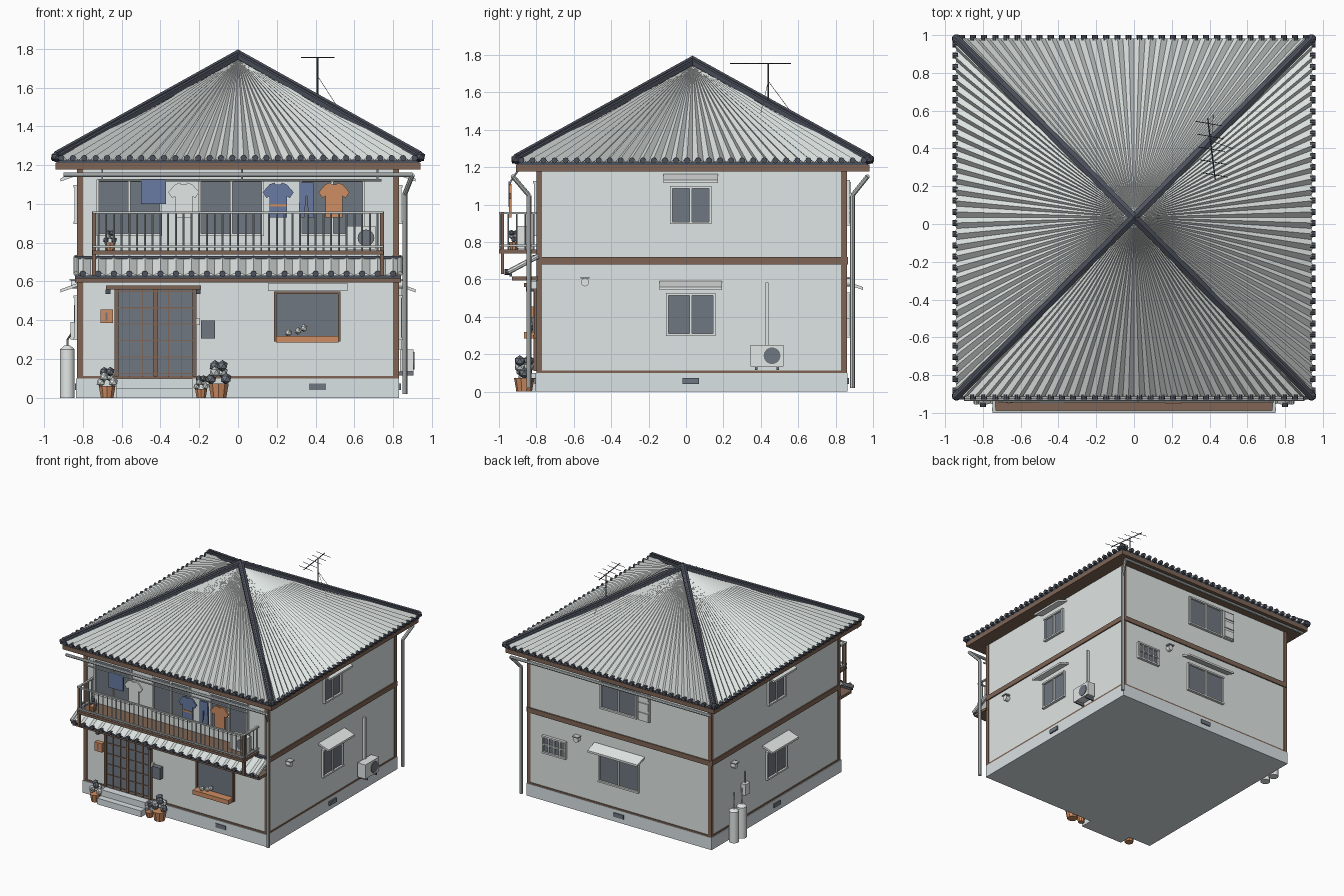
import bpy, bmesh, math
from mathutils import Vector

default_cube = bpy.data.objects.get("Cube")
if default_cube:
    bpy.data.objects.remove(default_cube)


def material(name, *color):
    mat = bpy.data.materials.new(name)
    mat.use_nodes = True
    mat.diffuse_color = (*color, 1)
    mat.node_tree.nodes["Principled BSDF"].inputs["Base Color"].default_value = (*color, 1)
    return mat


WALL = material("pale plaster", .74, .79, .78)
CONCRETE = material("concrete grey", .70, .76, .78)
TILE = material("light roof tile", .74, .79, .77)
DARK = material("dark ridge tile", .075, .085, .11)
WOOD = material("brown timber", .21, .13, .09)
GLASS = material("smoky glass", .16, .185, .22)
METAL = material("grey metal", .56, .60, .60)
ORANGE = material("terracotta orange", .62, .27, .125)
BLUE = material("washed blue", .14, .195, .36)
WHITE = material("off white", .76, .80, .79)


def finish(name, bm, mat):
    mesh = bpy.data.meshes.new(name)
    bm.to_mesh(mesh)
    bm.free()
    mesh.materials.append(mat)
    obj = bpy.data.objects.new(name, mesh)
    bpy.context.collection.objects.link(obj)
    return obj


def box(name, mat, xs, ys, zs):
    bm = bmesh.new()
    bmesh.ops.create_cube(bm, size=1)
    for v in bm.verts:
        v.co = [(a + b) / 2 + c * (b - a) for c, (a, b) in zip(v.co, (sorted(xs), sorted(ys), sorted(zs)))]
    return finish(name, bm, mat)


def tube(name, mat, start, end, radius, end_radius=None, sides=8):
    start, end = Vector(start), Vector(end)
    axis = end - start
    bm = bmesh.new()
    bmesh.ops.create_cone(bm, cap_ends=True, segments=sides, radius1=radius,
                          radius2=radius if end_radius is None else end_radius, depth=axis.length)
    obj = finish(name, bm, mat)
    obj.location = (start + end) / 2
    obj.rotation_euler = axis.to_track_quat("Z", "Y").to_euler()
    return obj


def ball(name, mat, center, radius):
    bm = bmesh.new()
    bmesh.ops.create_icosphere(bm, subdivisions=1, radius=radius)
    finish(name, bm, mat).location = center


def path(name, mat, points, radius):
    for a, b in zip(points, points[1:]):
        tube(name, mat, a, b, radius)


# Walls addressed by side: u runs along the wall, depth points outward
FRONT, BACK, LEFT, RIGHT = -.795, .855, .825, -.825


def on_wall(name, mat, side, us, zs, depths):
    out = [side + math.copysign(1, side) * d for d in depths]
    if side in (FRONT, BACK):
        return box(name, mat, us, out, zs)
    return box(name, mat, out, us, zs)


def wall_point(side, u, z, depth):
    out = side + math.copysign(depth, side)
    return (u, out, z) if side in (FRONT, BACK) else (out, u, z)


def window(name, side, u, z, width, height, frame=WHITE, panes=2):
    w, h, rim = width / 2, height / 2, .0065
    on_wall(name + "_glass", GLASS, side, (u - w, u + w), (z - h, z + h), (-.01, .006))
    for end in (-h, h):
        on_wall(name + "_rail", frame, side, (u - w - rim, u + w + rim), (z + end - rim, z + end + rim), (0, .022))
    for i in range(panes + 1):
        at = u - w + width * i / panes
        on_wall(name + "_stile", frame, side, (at - rim, at + rim), (z - h, z + h), (0, .018))


def awning(name, side, u, z, width):
    w, sign = width / 2, math.copysign(1, side)
    obj = on_wall(name, WHITE, side, (u - w, u + w), (z, z + .016), (0, .09))
    for v in obj.data.vertices:
        reach = (v.co.y if side in (FRONT, BACK) else v.co.x) * sign
        if reach > abs(side) + .05:
            v.co.z -= .032


def corrugated(name, a0, a1, t0, t1, count, low_amp, high_amp):
    a0, a1, t0, t1 = map(Vector, (a0, a1, t0, t1))
    along = (a1 - a0).normalized()
    outward = Vector((along.y, -along.x, 0))
    normal = along.cross(t0 + t1 - a0 - a1).normalized()
    bm = bmesh.new()
    rows = []
    for i in range(count * 2 + 1):
        s, lift = i / count / 2, normal * (i % 2)
        rows.append((bm.verts.new(a0.lerp(a1, s) + lift * low_amp), bm.verts.new(t0.lerp(t1, s) + lift * high_amp)))
        if i % 2:
            cap = a0.lerp(a1, s) + normal * low_amp * .5
            tube(name + "_cap", DARK, cap - outward * .015, cap + outward * .014, .016)
    for (a, b), (c, d) in zip(rows, rows[1:]):
        bm.faces.new((a, c, d, b))
    bmesh.ops.remove_doubles(bm, verts=bm.verts, dist=.00001)
    return finish(name, bm, TILE)


# House body, foundation and timber trim
box("foundation", CONCRETE, (-.835, .83), (-.805, .863), (0, .1))
box("house_walls", WALL, (RIGHT, LEFT), (FRONT, BACK), (.1, 1.19))
box("ground_sill", WOOD, (-.83, .83), (-.8, .86), (.1, .113))
for x in (RIGHT, LEFT):
    for y in (FRONT, BACK):
        inx, iny = x - math.copysign(.026, x), y - math.copysign(.026, y)
        box("corner_post", WOOD, (x * 1.006, inx), (y * 1.006, iny), (.1, 1.19))
for side in (LEFT, RIGHT):
    on_wall("belt_beam", WOOD, side, (FRONT, BACK), (.68, .72), (0, .01))
on_wall("belt_beam", WOOD, BACK, (RIGHT, LEFT), (.68, .72), (0, .01))
for side, u in ((FRONT, .41), (BACK, 0), (LEFT, .025), (RIGHT, .025)):
    on_wall("foundation_vent", GLASS, side, (u - .045, u + .045), (.04, .073), (0, .016))

# Main pyramid roof with hip ridges
box("eave_fascia", WOOD, (-.94, .94), (-.91, .98), (1.178, 1.212))
box("eave_edge", DARK, (-.935, .935), (-.905, .975), (1.212, 1.23))
apex = Vector((0, .035, 1.755))
corners = [Vector((x * .94, .035 + y * .945, 1.225)) for x, y in ((-1, -1), (1, -1), (1, 1), (-1, 1))]
up = Vector((0, 0, .012))
for i, corner in enumerate(corners):
    corrugated("roof_tiles", corner, corners[(i + 1) % 4], apex, apex, 32, .026, 0)
    tube("hip_ridge", DARK, corner + up, apex + up, .025, sides=6)
    tube("hip_ridge_top", DARK, corner + up * 2.8, apex + up * 2.2, .014, sides=6)
    ball("ridge_end", DARK, corner + up * 1.5, .028)
ball("roof_peak", DARK, apex + up, .03)

# Lower roof over the entrance
corrugated("porch_tiles", (-.84, -.95, .63), (.84, -.95, .63), (-.84, -.79, .715), (.84, -.79, .715), 21, .022, .022)
box("porch_top_ridge", DARK, (-.84, .84), (-.82, -.79), (.715, .732))
box("porch_eave_edge", DARK, (-.84, .84), (-.945, -.93), (.615, .632))
box("porch_beam", WOOD, (-.84, .84), (-.93, -.79), (.595, .617))
for x in (-.835, .835):
    tube("porch_verge", TILE, (x, -.95, .64), (x, -.79, .725), .014)

# Balcony with railing
box("balcony_floor", WOOD, (-.75, .75), (-1, -.8), (.74, .76))
for x in (-.742, .742):
    box("balcony_post", WOOD, (x - .011, x + .011), (-.99, -.972), (.63, .96))
    for z in (.775, .95):
        box("side_rail", METAL, (x - .008, x + .008), (-.99, -.8), (z, z + .011))
    for i in range(4):
        tube("side_baluster", METAL, (x, -.95 + i * .045, .76), (x, -.95 + i * .045, .95), .0045, sides=4)
for z in (.775, .95):
    box("front_rail", METAL, (-.75, .75), (-1, -.988), (z, z + .011))
for i in range(37):
    x = -.72 + i * .04
    tube("baluster", METAL, (x, -.993, .76), (x, -.993, .95), .005, sides=4)

# Windows, awnings and wall fittings
for u in (-.56, -.035, .485):
    window("balcony_window", FRONT, u, .98, .325, .28)
for side in (LEFT, RIGHT):
    window("upper_side_window", side, .025, .997, .21, .19)
    window("lower_side_window", side, .025, .413, .25, .215)
    awning("upper_awning", side, .025, 1.148, .29)
    awning("lower_awning", side, .025, .576, .335)
window("upper_back_window", BACK, 0, 1.01, .32, .23)
window("lower_back_window", BACK, 0, .41, .35, .23)
awning("back_awning", BACK, 0, .576, .45)
on_wall("shutter_box", WALL, BACK, (-.28, -.18), (.89, 1.13), (0, .02))
for i in range(3):
    on_wall("shutter_slat", WHITE, BACK, (-.275, -.185), (.9 + i * .08, .96 + i * .08), (.02, .028))
window("small_back_window", BACK, .58, .46, .2, .13, panes=4)
on_wall("window_bar", WHITE, BACK, (.48, .68), (.455, .465), (0, .02))
for side, u in ((LEFT, -.54), (RIGHT, .58), (BACK, .37)):
    tube("vent_hood", WHITE, wall_point(side, u, .585, 0), wall_point(side, u, .585, .035), .022, sides=12)
    on_wall("vent_lid", METAL, side, (u - .025, u + .025), (.605, .613), (0, .045))

# Front door, bay window and steps
on_wall("door_glass", GLASS, FRONT, (-.63, -.22), (.113, .56), (0, .01))
for i in range(7):
    x, w = -.627 + i * .067, .01 if i % 3 == 0 else .003
    on_wall("door_stile", WOOD, FRONT, (x - w, x + w), (.11, .56), (0, .02 if i % 3 == 0 else .016))
for i in range(6):
    z = .125 + i * .085
    on_wall("door_bar", WOOD, FRONT, (-.63, -.22), (z - .003, z + .003), (0, .015))
on_wall("door_header", WOOD, FRONT, (-.68, -.19), (.56, .58), (0, .07))
for x in (-.67, -.205):
    on_wall("door_lamp", DARK, FRONT, (x - .012, x + .012), (.535, .56), (.02, .06))
box("upper_step", CONCRETE, (-.63, -.235), (-.86, -.8), (0, .1))
box("lower_step", CONCRETE, (-.63, -.235), (-.91, -.8), (0, .05))
window("front_window", FRONT, .358, .42, .33, .245, WOOD, 1)
on_wall("front_shutter_box", WALL, FRONT, (.155, .565), (.55, .592), (0, .05))
on_wall("flower_box", ORANGE, FRONT, (.197, .518), (.285, .32), (0, .07))
for x, z in ((.26, .335), (.31, .345), (.34, .36)):
    ball("flower_clump", WHITE, (x, -.835, z), .02)
on_wall("letter_box", ORANGE, FRONT, (-.71, -.645), (.385, .455), (0, .035))
on_wall("letter_slot", GLASS, FRONT, (-.683, -.673), (.4, .44), (.035, .039))
on_wall("meter_box", GLASS, FRONT, (-.19, -.118), (.305, .4), (0, .04))
on_wall("door_intercom", WHITE, FRONT, (-.215, -.196), (.375, .41), (0, .015))

# Air conditioners
on_wall("cooler_body", WHITE, LEFT, (.345, .52), (.135, .25), (.01, .08))
tube("cooler_fan", GLASS, (.9, .46, .192), (.91, .46, .192), .045, sides=16)
on_wall("cooler_duct", WALL, LEFT, (.425, .442), (.25, .585), (0, .02))
for u in (.375, .49):
    on_wall("cooler_foot", GLASS, LEFT, (u - .006, u + .006), (.115, .135), (0, .08))
box("balcony_cooler", WHITE, (.56, .71), (-.9, -.84), (.765, .885))
tube("balcony_cooler_fan", GLASS, (.66, -.908, .825), (.66, -.89, .825), .043, sides=16)

# Gas bottles and meter
for y in (.64, .54):
    tank = tube("gas_bottle", WHITE, (-.88, y, 0), (-.88, y, .25), .038, sides=20)
    neck = tube("gas_bottle_shoulder", WHITE, (-.88, y, .25), (-.88, y, .27), .038, .015, sides=20)
    for obj in (tank, neck):
        obj.select_set(True)
        bpy.context.view_layer.objects.active = obj
    path("gas_hose", METAL, [(-.88, y, .27), (-.88, y, .3), (-.84, y - .06, .36)], .005)
bpy.ops.object.shade_smooth_by_angle()
on_wall("gas_meter", WHITE, RIGHT, (.41, .47), (.3, .39), (0, .04))
tube("gas_pipe", METAL, (-.84, .44, .39), (-.84, .44, .48), .006)

# Gutters and downpipes
for y, pipe_y in ((-.925, -.84), (.97, .89)):
    tube("gutter", METAL, (-.9, y, 1.15), (.9, y, 1.15), .012)
    path("downpipe", METAL, [(.9, y, 1.15), (.86, pipe_y, 1.05), (.86, pipe_y, .02)], .013)

# Laundry
tube("laundry_pole", METAL, (-.72, -.94, 1.122), (.74, -.94, 1.122), .006)
for x in (-.7, .02, .72):
    tube("pole_hanger", METAL, (x, -.94, 1.12), (x, -.9, 1.18), .005)


def cloth(name, mat, x, half):
    bm = bmesh.new()
    outline = [(x + u, v) for u, v in half] + [(x - u, v) for u, v in reversed(half)]
    face = bm.faces.new([bm.verts.new((u, -.946, v)) for u, v in outline])
    out = bmesh.ops.extrude_face_region(bm, geom=[face])
    for v in out["geom"]:
        if isinstance(v, bmesh.types.BMVert):
            v.co.y += .014
    bmesh.ops.recalc_face_normals(bm, faces=bm.faces)
    finish(name, bm, mat)


shirt = [(.045, .93), (.045, 1.04), (.06, 1.03), (.08, 1.06), (.045, 1.1), (.02, 1.11), (.012, 1.1)]
trousers = [(.003, 1.04), (.01, .93), (.038, .93), (.036, 1.11)]
for name, mat, x in (("white_shirt", WHITE, -.28), ("blue_shirt", BLUE, .207), ("orange_shirt", ORANGE, .495)):
    cloth(name, mat, x, shirt)
cloth("trousers", BLUE, .353, trousers)
box("shirt_stripe", ORANGE, (.163, .251), (-.95, -.945), (.988, 1))
box("towel", BLUE, (-.5, -.372), (-.948, -.935), (1, 1.125))

# Potted plants: pale flowering ones and one dark leafy shrub
pale, leafy = (WHITE, TILE, GLASS), (GLASS, METAL, GLASS)
for x, y, z, size, leaves in ((-.675, -.865, 0, .045, pale), (-.19, -.865, 0, .033, pale),
                              (-.1, -.865, 0, .055, leafy), (-.66, -.92, .76, .03, leafy)):
    tube("flower_pot", ORANGE, (x, y, z), (x, y, z + size * 1.35), size * .75, size, sides=10)
    for i in range(6):
        a = i * math.tau / 6
        spot = (x + math.cos(a) * size * .7, y + math.sin(a) * size * .5, z + size * (1.8 + i % 3 * .6))
        ball("plant_leaves", leaves[i % 3], spot, size * .55)

# Roof aerial
tube("aerial_mast", DARK, (.41, .44, 1.5), (.41, .44, 1.755), .004)
tube("aerial_boom", DARK, (.43, .235, 1.755), (.39, .56, 1.755), .0035)
for i in range(5):
    x, y = .427 - i * .008, .26 + i * .068
    tube("aerial_element", DARK, (x - .07, y + .012, 1.755), (x + .07, y - .012, 1.755), .002, sides=4)
for foot in ((.52, .4, 1.49), (.42, .58, 1.47)):
    tube("aerial_wire", METAL, (.41, .44, 1.66), foot, .0015, sides=4)
